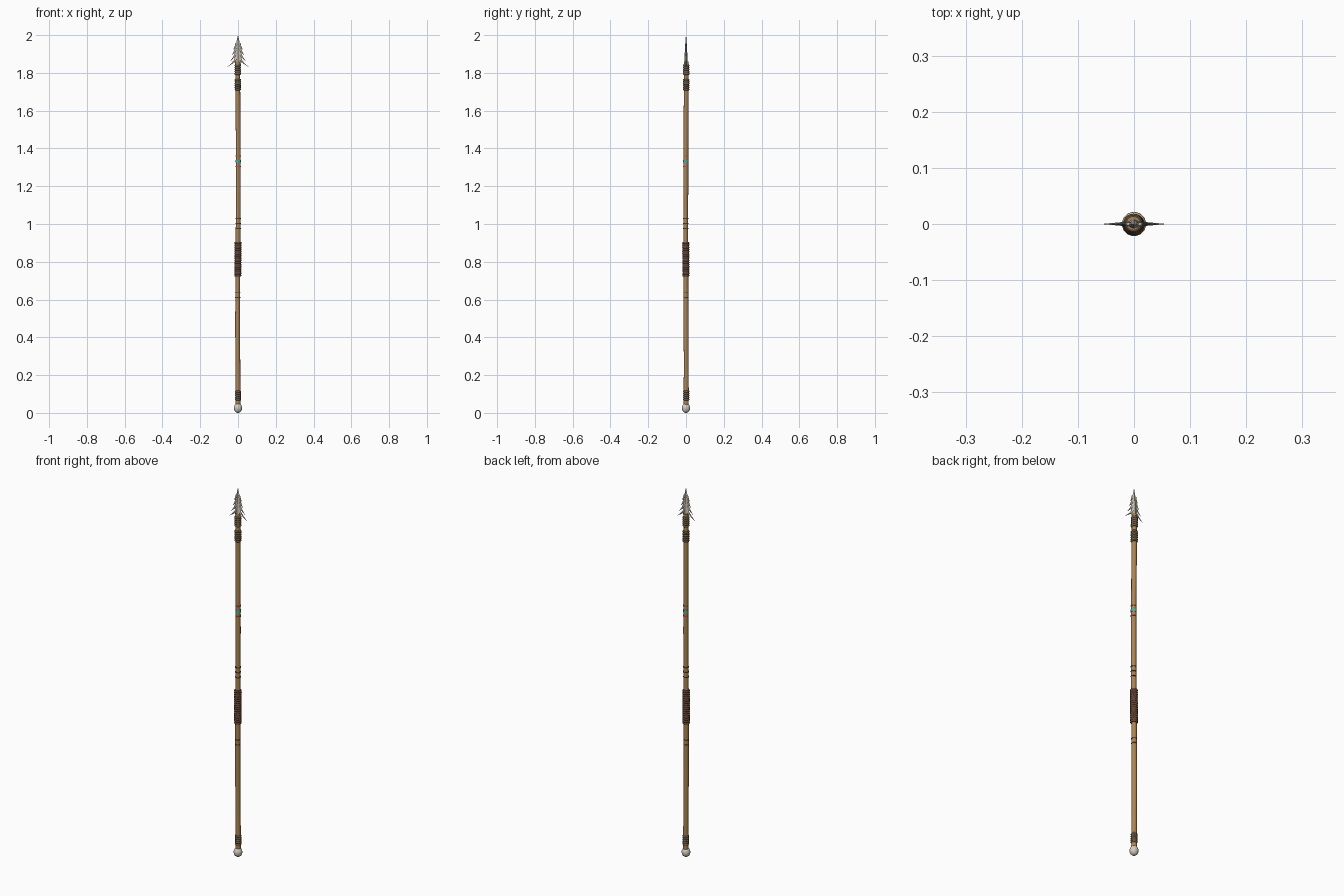
import bpy, bmesh, math
from mathutils import Vector

if "Cube" in bpy.data.objects:
    bpy.data.objects.remove(bpy.data.objects["Cube"])


def mat(name, rgb):
    m = bpy.data.materials.new(name)
    m.diffuse_color = (*rgb, 1)
    m.use_nodes = True
    m.node_tree.nodes["Principled BSDF"].inputs["Base Color"].default_value = m.diffuse_color
    return m


WOOD = mat("wood", (0.42, 0.23, 0.09))
CORD = mat("cord", (0.16, 0.11, 0.06))
LEATHER = mat("leather", (0.13, 0.06, 0.035))
BONE = mat("bone", (0.66, 0.61, 0.51))
RED = mat("red_paint", (0.55, 0.1, 0.05))
TEAL = mat("teal_paint", (0.08, 0.42, 0.38))
DARK = mat("burnt_line", (0.09, 0.045, 0.02))


def drift(z):
    # slight natural bend of the shaft
    return Vector((0.0015 * math.sin(z * 4.2 + 2.6), 0.0012 * math.sin(z * 3.7 + 1.0), 0))


def loft(name, sections, sides, material, smooth=True):
    """Skin elliptical sections (centre, rx, ry) stacked along a path."""
    bm = bmesh.new()
    rings = []
    for c, rx, ry in sections:
        rings.append([bm.verts.new(Vector(c) + Vector((rx * math.cos(a), ry * math.sin(a), 0)))
                      for a in (2 * math.pi * i / sides for i in range(sides))])
    for a, b in zip(rings, rings[1:]):
        for i in range(sides):
            j = (i + 1) % sides
            bm.faces.new((a[i], a[j], b[j], b[i]))
    bm.faces.new(rings[0][::-1])
    bm.faces.new(rings[-1])
    bmesh.ops.recalc_face_normals(bm, faces=bm.faces)
    me = bpy.data.meshes.new(name)
    bm.to_mesh(me)
    bm.free()
    ob = bpy.data.objects.new(name, me)
    bpy.context.collection.objects.link(ob)
    me.materials.append(material)
    if smooth:
        for p in me.polygons:
            p.use_smooth = len(p.vertices) == 4
    return ob


def binding(name, z0, z1, r, turns, material):
    """Cord-wrapped sleeve with rounded ridges."""
    n = turns * 6
    sections = []
    for i in range(n + 1):
        z = z0 + (z1 - z0) * i / n
        rr = r - 0.0028 * (1 - abs(math.sin(math.pi * i / 6)))
        sections.append((drift(z) + Vector((0, 0, z)), rr, rr))
    return loft(name, sections, 20, material)


def band(name, z, h, material):
    c = drift(z)
    return loft(name, [(c + Vector((0, 0, z - h / 2)), 0.0142, 0.0142),
                       (c + Vector((0, 0, z + h / 2)), 0.0142, 0.0142)], 20, material)


# shaft
shaft = []
for i in range(41):
    z = 0.04 + 1.82 * i / 40
    r = 0.0132 - 0.0008 * z / 2 + 0.0003 * math.sin(z * 17)
    shaft.append((drift(z) + Vector((0, 0, z)), r, r))
loft("shaft", shaft, 16, WOOD)

# cord and leather wrappings
binding("butt_binding", 0.066, 0.118, 0.0165, 5, CORD)
binding("grip", 0.722, 0.905, 0.0190, 16, LEATHER)
binding("lower_head_binding", 1.708, 1.768, 0.0172, 6, CORD)
binding("upper_head_binding", 1.790, 1.845, 0.0172, 5, CORD)

# painted and burnt bands
for i, z in enumerate((0.61, 0.636, 0.975, 1.002, 1.028)):
    band(f"burnt_band_{i}", z, 0.005, DARK)
band("red_band_lower", 1.305, 0.006, RED)
band("teal_band", 1.332, 0.014, TEAL)
band("red_band_upper", 1.36, 0.006, RED)

# bone butt knob
bpy.ops.mesh.primitive_uv_sphere_add(segments=24, ring_count=14, radius=1, location=(0, 0, 0.0255))
knob = bpy.context.object
knob.name = "butt_knob"
knob.scale = (0.0215, 0.0215, 0.0255)
knob.data.materials.append(BONE)
bpy.ops.object.shade_smooth()

# bone spear blade with diamond section
blade = [(1.825, 0.012, 0.009), (1.85, 0.017, 0.0088), (1.89, 0.0185, 0.0075),
         (1.93, 0.0150, 0.0055), (1.965, 0.0080, 0.0035), (2.0, 0.0004, 0.0004)]
loft("blade", [((0, 0, z), w, t) for z, w, t in blade], 4, BONE, smooth=False)

# backswept barbs down each edge: root height, root x, tip x, tip height, thickness
barbs = [(1.957, 0.006, 0.023, 1.925, 0.0030), (1.932, 0.008, 0.031, 1.894, 0.0036),
         (1.905, 0.009, 0.041, 1.862, 0.0042), (1.876, 0.008, 0.055, 1.832, 0.0048)]
for side, label in ((-1, "left"), (1, "right")):
    for k, (zr, xr, xt, zt, th) in enumerate(barbs):
        secs = []
        for i in range(6):
            t = i / 5
            x = xr + (xt - xr) * t ** 1.1
            z = zr + (zt - zr) * t ** 0.85
            s = 1 - 0.93 * t
            secs.append(((side * x, 0, z), 0.0085 * s, th * s))
        loft(f"barb_{label}_{k}", secs, 8, BONE)
